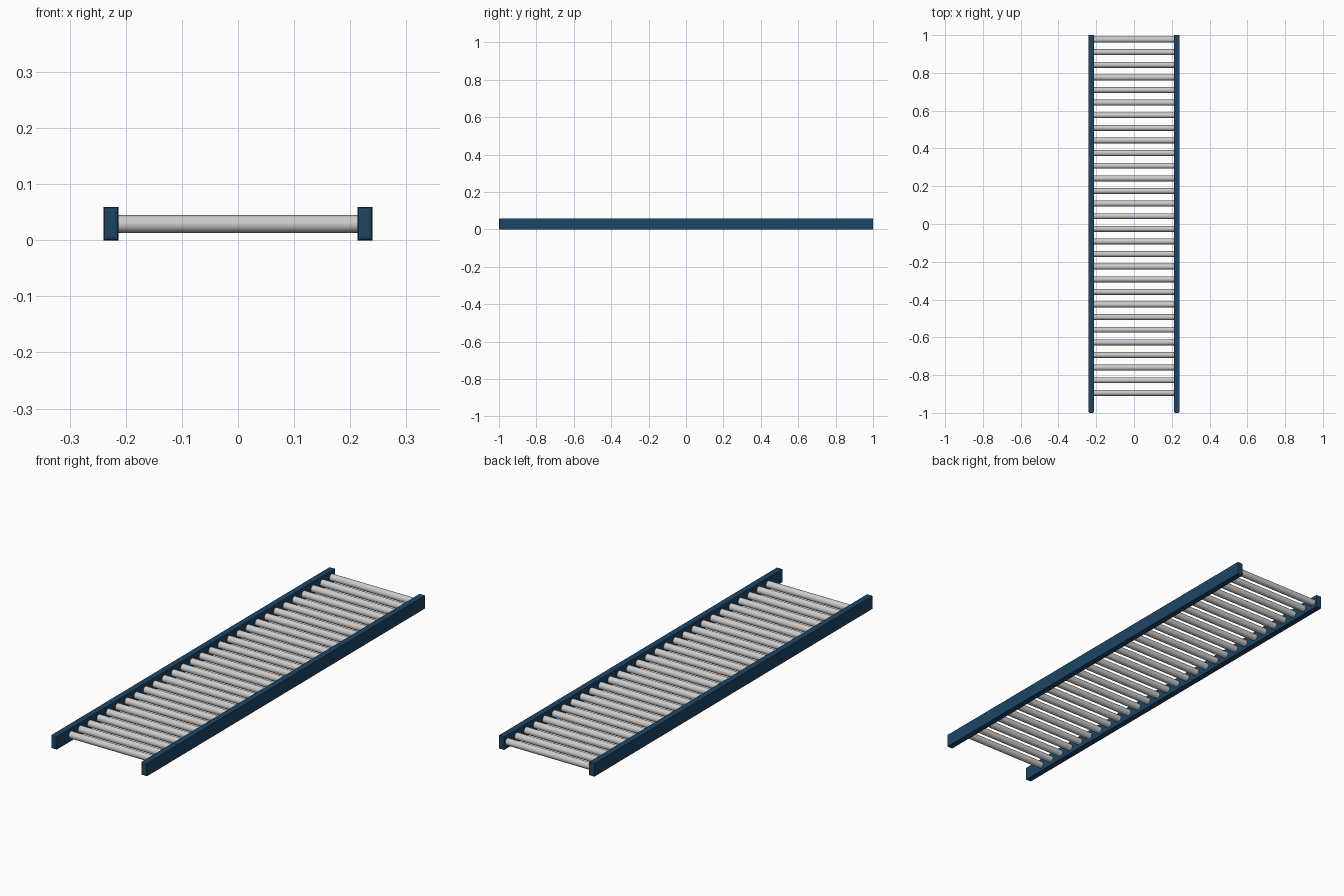
import bpy, bmesh
from math import radians

if "Cube" in bpy.data.objects:
    bpy.data.objects.remove(bpy.data.objects["Cube"])

RAIL_W, RAIL_H = 0.027, 0.059
OUTER = 0.24
ROLLERS, FIRST_Y, PITCH = 29, -0.894, 0.0668

blue = bpy.data.materials.new("blue_paint")
blue.diffuse_color = (0.012, 0.06, 0.13, 1)
blue.use_nodes = True
blue.node_tree.nodes["Principled BSDF"].inputs["Base Color"].default_value = blue.diffuse_color

# Side rails, with the front ends slightly chamfered
def add_rail(name, side):
    bpy.ops.mesh.primitive_cube_add(size=1, location=(side * (OUTER - RAIL_W / 2), 0, RAIL_H / 2))
    rail = bpy.context.object
    rail.name = name
    rail.scale = (RAIL_W, 2, RAIL_H)
    bpy.ops.object.transform_apply(location=False, rotation=False, scale=True)
    bm = bmesh.new()
    bm.from_mesh(rail.data)
    front = [e for e in bm.edges if all(v.co.y < 0 for v in e.verts)]
    bmesh.ops.bevel(bm, geom=front, offset=0.006, segments=2, profile=0.5, affect='EDGES')
    bm.to_mesh(rail.data)
    bm.free()
    rail.data.materials.append(blue)

add_rail("left_rail", -1)
add_rail("right_rail", 1)

# Row of rollers between the rails
bpy.ops.mesh.primitive_cylinder_add(vertices=32, radius=0.0156, depth=2 * (OUTER - RAIL_W) + 0.002,
                                    location=(0, FIRST_Y, 0.029), rotation=(0, radians(90), 0))
roller = bpy.context.object
roller.name = "rollers"
bpy.ops.object.transform_apply(location=False, rotation=True, scale=False)
bpy.ops.object.shade_smooth_by_angle(angle=radians(30))
row = roller.modifiers.new("row", 'ARRAY')
row.count = ROLLERS
row.use_relative_offset = False
row.use_constant_offset = True
row.constant_offset_displace = (0, PITCH, 0)
